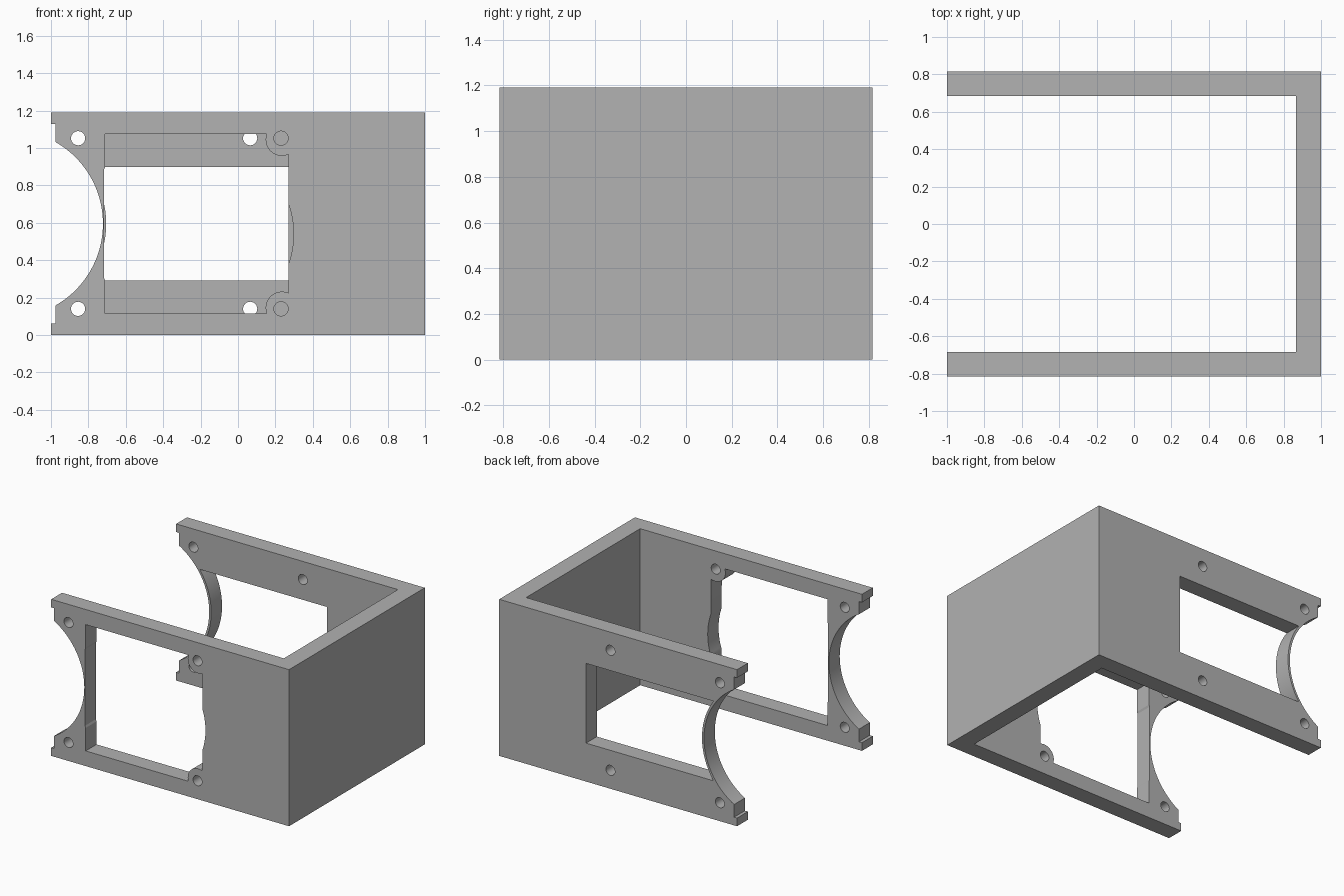
import bpy, bmesh
from math import sin, cos, radians

if "Cube" in bpy.data.objects:
    bpy.data.objects.remove(bpy.data.objects["Cube"])

HEIGHT, HALF_DEPTH, WALL = 1.19, 0.815, 0.13
MID = HEIGHT / 2


def arc(cx, cz, r, start, end, steps):
    angles = [radians(start + (end - start) * i / steps) for i in range(steps + 1)]
    return [(cx + r * cos(a), cz + r * sin(a)) for a in angles]


def prism(name, outline, lo, hi, axis):
    """Extrude a closed outline along z, or along y for an x-z outline."""
    place = (lambda p, t: (p[0], p[1], t)) if axis == "z" else (lambda p, t: (p[0], t, p[1]))
    bm = bmesh.new()
    low = [bm.verts.new(place(p, lo)) for p in outline]
    high = [bm.verts.new(place(p, hi)) for p in outline]
    bm.faces.new(low)
    bm.faces.new(high)
    for i in range(len(outline)):
        j = (i + 1) % len(outline)
        bm.faces.new((low[i], low[j], high[j], high[i]))
    bmesh.ops.recalc_face_normals(bm, faces=bm.faces)
    mesh = bpy.data.meshes.new(name)
    bm.to_mesh(mesh)
    bm.free()
    obj = bpy.data.objects.new(name, mesh)
    bpy.context.collection.objects.link(obj)
    return obj


# U-shaped bracket body
d, inner = HALF_DEPTH, HALF_DEPTH - WALL
bracket = prism("bracket", [(-1, -d), (1, -d), (1, d), (-1, d), (-1, inner),
                            (0.865, inner), (0.865, -inner), (-1, -inner)], 0, HEIGHT, "z")

front, back, both = (-0.9, -0.6), (0.6, 0.9), (-0.9, 0.9)
cuts = []

# Curved notch with stepped tabs at the open ends
notch = [(-1.1, 0.062), (-0.975, 0.062)] + arc(-1.225, MID, 0.503, -60.2, 60.2, 48)
notch += [(-0.975, 1.128), (-1.1, 1.128)]
cuts.append((notch, both))

# Back window, leaving a thin curved rim beside the notch
back_window = arc(-1.225, MID, 0.52, -35.6, 35.6, 28) + [(0.27, 0.898), (0.27, 0.292)]
cuts.append((back_window, back))

# Front window with screw bosses in two corners and a shallow side bulge
front_window = [(-0.71, 0.115)]
front_window += arc(0.235, 0.145, 0.087, 200, 66.3, 20)
front_window += arc(-0.19, 0.54, 0.487, -19.1, 19.1, 16)
front_window += arc(0.235, 1.045, 0.087, 293.7, 160, 20)
front_window += [(-0.71, 1.075), (-0.71, 0.9), (-0.716, 0.885), (-0.716, 0.305), (-0.71, 0.29)]
cuts.append((front_window, front))

# Screw holes
for z in (0.14, 1.052):
    for x, span in ((-0.855, both), (0.23, front), (0.065, back)):
        cuts.append((arc(x, z, 0.038, 0, 345, 23), span))

cutters = []
for outline, (lo, hi) in cuts:
    cutter = prism("cutter", outline, lo, hi, "y")
    cutter.hide_render = True
    mod = bracket.modifiers.new("cut", "BOOLEAN")
    mod.operation, mod.solver, mod.object = "DIFFERENCE", "EXACT", cutter
    cutters.append(cutter)

# Apply the cuts and discard the cutters
graph = bpy.context.evaluated_depsgraph_get()
cut_mesh = bpy.data.meshes.new_from_object(bracket.evaluated_get(graph))
bracket.modifiers.clear()
bracket.data = cut_mesh
for cutter in cutters:
    bpy.data.objects.remove(cutter)

# Single grey material
grey = bpy.data.materials.new("plain grey")
grey.use_nodes = True
colour = (0.445, 0.445, 0.445, 1)
grey.diffuse_color = colour
grey.node_tree.nodes["Principled BSDF"].inputs["Base Color"].default_value = colour
bracket.data.materials.clear()
bracket.data.materials.append(grey)

bpy.ops.object.select_all(action="DESELECT")
bracket.select_set(True)
bpy.context.view_layer.objects.active = bracket
bpy.ops.object.shade_smooth_by_angle(angle=radians(20))
